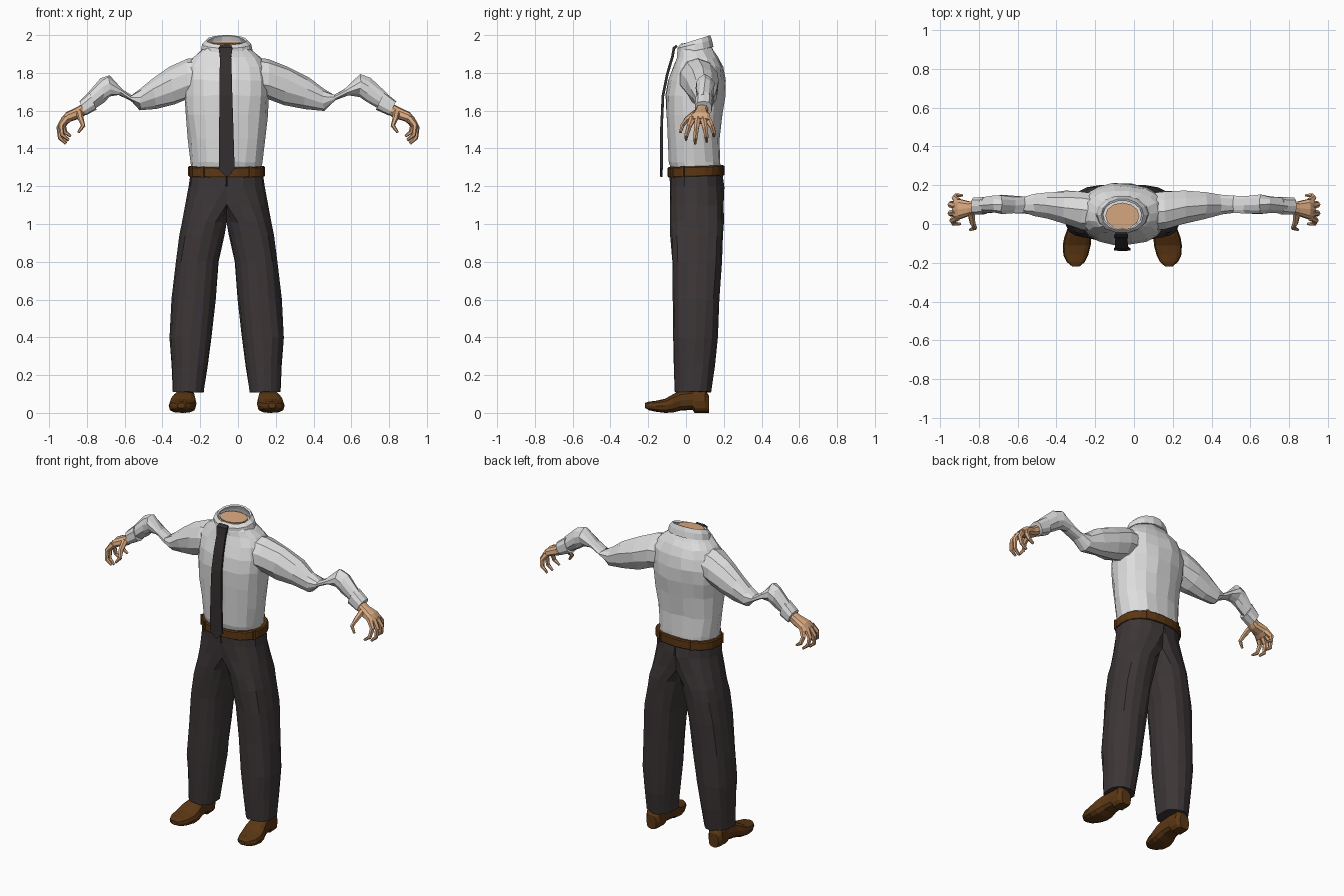
import bpy, bmesh, math, random
from mathutils import Vector as V

random.seed(4)
AXIS = -0.06  # body centre line


def material(name, rgb):
    m = bpy.data.materials.new(name)
    m.diffuse_color = (*rgb, 1)
    return m


SHIRT = material("shirt_white", (0.73, 0.73, 0.73))
CLOTH = material("trouser_charcoal", (0.046, 0.037, 0.038))
TIE = material("tie_dark", (0.033, 0.027, 0.028))
LEATHER = material("leather_brown", (0.105, 0.038, 0.007))
SKIN = material("skin", (0.70, 0.40, 0.22))


def finish(name, bm, mat, mirror=False):
    bmesh.ops.recalc_face_normals(bm, faces=bm.faces)
    me = bpy.data.meshes.new(name)
    bm.to_mesh(me)
    bm.free()
    me.materials.append(mat)
    ob = bpy.data.objects.new(name, me)
    bpy.context.collection.objects.link(ob)
    if mirror:
        ob.location.x = AXIS
        ob.modifiers.new("mirror", 'MIRROR').use_clip = True
    return ob


def loft(name, sections, mat, n=12, p=2.0, jitter=0.0, caps=(True, True),
         mirror=False, half=False):
    """Skin rings given as (centre, half axis a, half axis b)."""
    bm = bmesh.new()
    rings = []
    for c, a, b in sections:
        ring = []
        for i in range(n):
            t = 2 * math.pi * i / n
            u, w = (math.copysign(abs(f) ** (2 / p), f) for f in (math.cos(t), math.sin(t)))
            co = V(c) + V(a) * u + V(b) * w
            co += V([random.uniform(-jitter, jitter) for _ in range(3)])
            if half:
                co.x = max(co.x, 0)
            ring.append(bm.verts.new(co))
        rings.append(ring)
    for r, s in zip(rings, rings[1:]):
        for i in range(n):
            j = (i + 1) % n
            bm.faces.new((r[i], r[j], s[j], s[i]))
    if caps[0]:
        bm.faces.new(rings[0])
    if caps[1]:
        bm.faces.new(rings[-1])
    if half:  # drop the inner wall on the mirror plane
        wall = [f for f in bm.faces if all(v.co.x < 1e-5 for v in f.verts)]
        bmesh.ops.delete(bm, geom=wall, context='FACES')
    return finish(name, bm, mat, mirror)


def level(z, x0, x1, y0, y1):
    """Horizontal ring from its extents."""
    return (((x0 + x1) / 2, (y0 + y1) / 2, z), ((x1 - x0) / 2, 0, 0), (0, (y1 - y0) / 2, 0))


def limb(rows, side):
    """Rings from upper and lower edge points (x, z), centre y and y radius."""
    def fx(x):
        return x if side > 0 else -(x + max(0, 0.11 * (0.85 - x) / 0.68))
    out = []
    for xu, zu, xl, zl, y, ry in rows:
        up, lo = V((fx(xu), y, zu)), V((fx(xl), y, zl))
        out.append(((up + lo) / 2, (up - lo) / 2, (0, ry, 0)))
    return out


def tube(name, pts, radii, mat):
    pts = [V(q) for q in pts]
    rows = []
    for i, q in enumerate(pts):
        d = (pts[min(i + 1, len(pts) - 1)] - pts[max(i - 1, 0)]).normalized()
        a = d.cross(V((0, 1, 0))).normalized()
        rows.append((q, a * radii[i], d.cross(a) * radii[i]))
    return loft(name, rows, mat, n=6)


# Shirt body
loft("shirt_body", [level(*r) for r in (
    (1.27, -0.245, 0.12, -0.075, 0.185), (1.33, -0.25, 0.125, -0.09, 0.185),
    (1.45, -0.262, 0.142, -0.10, 0.18), (1.58, -0.275, 0.155, -0.108, 0.19),
    (1.68, -0.285, 0.165, -0.11, 0.208), (1.76, -0.285, 0.165, -0.095, 0.208),
    (1.83, -0.275, 0.155, -0.07, 0.195), (1.88, -0.24, 0.12, -0.052, 0.175),
    (1.915, -0.20, 0.08, -0.045, 0.15), (1.945, -0.165, 0.045, -0.025, 0.13))],
    SHIRT, n=18, p=2.3, jitter=0.005)

# Neck and collar
loft("neck", [((AXIS, 0.045, 1.91), (0.08, 0, 0), (0, 0.06, 0)),
              ((AXIS, 0.042, 1.96), (0.088, 0, 0), (0, 0.068, 0.004))], SKIN, n=12)
collar = loft("collar", [((AXIS, 0.05, 1.918), (0.137, 0, 0), (0, 0.098, 0.02)),
                         ((AXIS, 0.046, 1.952), (0.13, 0, 0), (0, 0.094, 0.022)),
                         ((AXIS, 0.048, 1.974), (0.109, 0, 0), (0, 0.083, 0.026))],
              SHIRT, n=14, caps=(False, False))
collar.modifiers.new("thickness", 'SOLIDIFY').thickness = 0.012

# Sleeves, cuffs and hands
SLEEVE = [(0.06, 1.885, 0.09, 1.67, 0.06, 0.10), (0.16, 1.875, 0.16, 1.655, 0.07, 0.102),
          (0.27, 1.83, 0.24, 1.63, 0.085, 0.088), (0.375, 1.775, 0.35, 1.61, 0.095, 0.07),
          (0.45, 1.715, 0.455, 1.60, 0.10, 0.057), (0.51, 1.68, 0.515, 1.655, 0.10, 0.045),
          (0.565, 1.715, 0.59, 1.685, 0.10, 0.045), (0.65, 1.79, 0.645, 1.675, 0.10, 0.05),
          (0.70, 1.77, 0.68, 1.65, 0.10, 0.046), (0.79, 1.685, 0.75, 1.61, 0.095, 0.04)]
CUFF = [(0.775, 1.70, 0.73, 1.605, 0.095, 0.046), (0.838, 1.65, 0.797, 1.575, 0.092, 0.046)]
PALM = [(0.79, 1.65, 0.77, 1.60, 0.09, 0.03), (0.86, 1.615, 0.825, 1.56, 0.08, 0.036),
        (0.91, 1.592, 0.88, 1.545, 0.077, 0.052), (0.935, 1.56, 0.905, 1.53, 0.075, 0.055)]
FINGERS = {
    "thumb": ((0.84, 0.055, 1.59), (0.832, 0.005, 1.555), (0.82, -0.02, 1.52), (0.845, -0.03, 1.485)),
    "index_finger": ((0.91, 0.035, 1.56), (0.938, 0.018, 1.52), (0.93, 0.002, 1.47), (0.895, 0.0, 1.445)),
    "middle_finger": ((0.915, 0.062, 1.56), (0.947, 0.055, 1.51), (0.942, 0.05, 1.455), (0.91, 0.048, 1.425)),
    "ring_finger": ((0.915, 0.09, 1.56), (0.947, 0.10, 1.51), (0.94, 0.108, 1.465), (0.905, 0.11, 1.435)),
    "little_finger": ((0.905, 0.115, 1.555), (0.925, 0.135, 1.52), (0.915, 0.147, 1.485), (0.885, 0.148, 1.465)),
}
for label, s in (("left", 1), ("right", -1)):
    loft(label + "_sleeve", limb(SLEEVE, s), SHIRT, n=10, jitter=0.005)
    loft(label + "_cuff", limb(CUFF, s), SHIRT, n=10, p=2.6)
    loft(label + "_palm", limb(PALM, s), SKIN, n=10, p=2.5)
    for part, pts in FINGERS.items():
        tube(label + "_" + part, [(x * s, y, z) for x, y, z in pts],
             (0.019, 0.015, 0.012, 0.007), SKIN)

# Tie: thin strip following the chest, ending in a point
bm = bmesh.new()
rows = []
for x, w, y, z in ((-0.065, 0.028, -0.048, 1.945), (-0.066, 0.036, -0.064, 1.93),
                   (-0.066, 0.03, -0.072, 1.885), (-0.065, 0.032, -0.10, 1.79),
                   (-0.064, 0.034, -0.122, 1.68), (-0.062, 0.038, -0.13, 1.50),
                   (-0.06, 0.042, -0.13, 1.29), (-0.06, 0.004, -0.132, 1.25)):
    rows.append([bm.verts.new((x + k * w, y, z)) for k in (-1, 1)])
for a, b in zip(rows, rows[1:]):
    bm.faces.new((a[0], a[1], b[1], b[0]))
tie = finish("tie", bm, TIE)
solid = tie.modifiers.new("thickness", 'SOLIDIFY')
solid.thickness, solid.offset = 0.014, 0

# Trousers: one leg and half the seat, mirrored
loft("trousers", [level(*r) for r in (
    (0.11, 0.12, 0.285, -0.06, 0.13), (0.25, 0.10, 0.292, -0.065, 0.15),
    (0.40, 0.08, 0.30, -0.07, 0.165), (0.60, 0.06, 0.29, -0.07, 0.18),
    (0.80, 0.04, 0.27, -0.075, 0.19), (0.94, 0.012, 0.247, -0.08, 0.198),
    (1.01, -0.012, 0.235, -0.082, 0.20), (1.10, -0.10, 0.217, -0.085, 0.20),
    (1.20, -0.19, 0.20, -0.087, 0.20), (1.27, -0.195, 0.195, -0.087, 0.195))],
    CLOTH, n=16, p=2.3, jitter=0.004, mirror=True, half=True)

# Belt with loops
def belt_ring(z, grow):
    return ((AXIS, 0.054, z), (0.198 + grow, 0, 0), (0, 0.145 + grow, 0.005))

loft("belt", [belt_ring(1.252, 0.002), belt_ring(1.258, 0.006), belt_ring(1.300, 0.006),
              belt_ring(1.306, 0.0)], LEATHER, n=24, p=2.3)
for k, deg in enumerate((-125, -55, -25, 205, 60, 120)):
    t = math.radians(deg)
    c, s = math.cos(t), math.sin(t)
    x = AXIS + 0.204 * math.copysign(abs(c) ** 0.87, c)
    y = 0.054 + 0.151 * math.copysign(abs(s) ** 0.87, s)
    out = V((c * 0.151, s * 0.204, 0)).normalized()
    side = V((-out.y, out.x, 0)) * 0.009
    loft("belt_loop_%d" % k, [((x, y, 1.250 + 0.004 * s), side, out * 0.006),
                              ((x, y, 1.309 + 0.004 * s), side, out * 0.006)], LEATHER, n=8, p=4)

# Shoes: rings from heel to toe (y, centre, half width, bottom, top)
loft("shoes", [((u, y, (z0 + z1) / 2), (w, 0, 0), (0, 0, (z1 - z0) / 2)) for y, u, w, z0, z1 in (
    (0.122, 0.22, 0.034, 0.0, 0.09), (0.10, 0.22, 0.05, 0.0, 0.125),
    (0.045, 0.22, 0.052, 0.0, 0.125), (0.035, 0.22, 0.052, 0.016, 0.125),
    (-0.03, 0.225, 0.06, 0.012, 0.118), (-0.07, 0.23, 0.07, 0.002, 0.098),
    (-0.11, 0.235, 0.072, 0.0, 0.075), (-0.16, 0.24, 0.064, 0.006, 0.064),
    (-0.195, 0.24, 0.047, 0.014, 0.06), (-0.218, 0.24, 0.02, 0.026, 0.052))],
    LEATHER, n=12, p=2.8, mirror=True)
